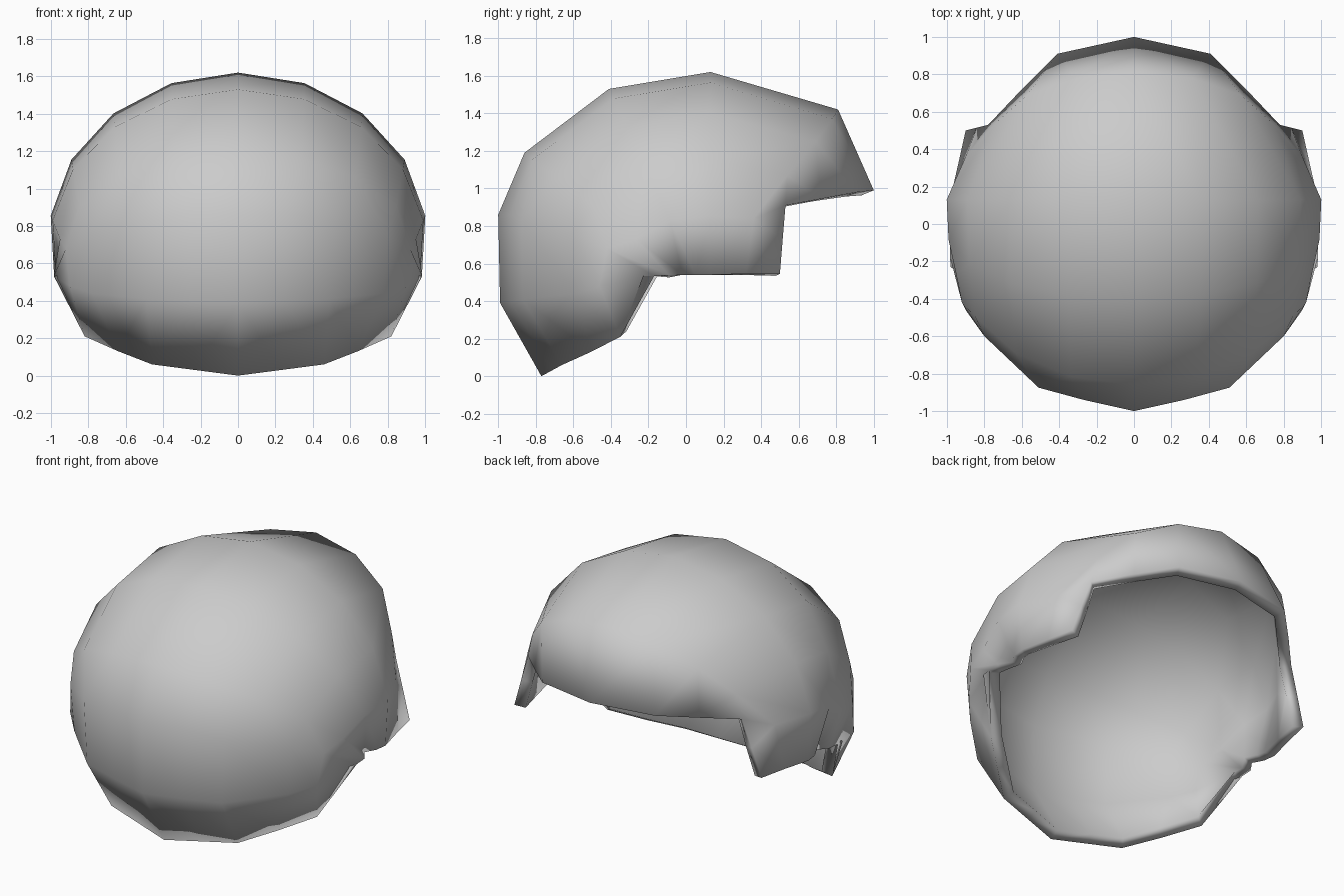
import bpy, bmesh, math
from mathutils import Vector

if "Cube" in bpy.data.objects:
    bpy.data.objects.remove(bpy.data.objects["Cube"])

STEP = 0.36      # angle between points of a cross arc
COLS = 6         # points from the crown line to the ear edge


def arc(crown, ear, width):
    """Half arc over the head from the crown line (y, z) to the ear edge (y, z)."""
    k = -math.cos(STEP * (COLS - 1))
    crown, ear = Vector(crown), Vector(ear)
    centre = (ear + crown * k) / (1 + k)
    pts = []
    for i in range(COLS):
        t = STEP * i
        p = centre + (crown - centre) * math.cos(t)
        pts.append((width * math.sin(t), p.x, p.y))
    return pts


# Rear rim with its notch above the ear flap, and the row above it
rear_rim = [(0, 1.0, 0.99), (0.41, 0.91, 0.98), (0.6, 0.72, 0.945),
            (0.78, 0.53, 0.91), (0.84, 0.515, 0.73), (0.90, 0.50, 0.545)]
rear_row = [(0, 0.81, 1.42), (0.31, 0.78, 1.37), (0.57, 0.69, 1.25),
            (0.74, 0.54, 1.07), (0.90, 0.36, 0.84), (0.94, 0.32, 0.545)]
# Front wall and the front rim, swept down to the lowest point
brow_row = [(0, -1.0, 0.86), (0.27, -0.94, 0.86), (0.51, -0.875, 0.83),
            (0.80, -0.60, 0.75), (0.92, -0.42, 0.68), (0.985, -0.09, 0.538)]
front_row = [(0, -0.99, 0.39), (0.25, -0.935, 0.40), (0.49, -0.87, 0.41),
             (0.78, -0.59, 0.44), (0.90, -0.46, 0.48), (0.985, -0.17, 0.533)]
front_rim = [(0, -0.77, 0), (0.23, -0.715, 0.03), (0.46, -0.66, 0.06),
             (0.64, -0.505, 0.13), (0.82, -0.35, 0.21), (0.98, -0.23, 0.53)]

# Rows from back to front
rows = [rear_rim,
        rear_row,
        arc((0.13, 1.62), (0.13, 0.54), 1.01),
        arc((-0.41, 1.53), (0.05, 0.54), 1.0),
        arc((-0.86, 1.19), (-0.02, 0.54), 0.96),
        brow_row,
        front_row,
        front_rim]

# Half of the dome as a quad grid
bm = bmesh.new()
grid = [[bm.verts.new(p) for p in row] for row in rows]
for a, b in zip(grid, grid[1:]):
    for i in range(COLS - 1):
        bm.faces.new((a[i], b[i], b[i + 1], a[i + 1]))
bm.normal_update()
bm.faces.ensure_lookup_table()
if bm.faces[(COLS - 1) * 2].normal.z < 0:
    bmesh.ops.reverse_faces(bm, faces=bm.faces[:])
for f in bm.faces:
    f.smooth = True
mesh = bpy.data.meshes.new("helmet_shell")
bm.to_mesh(mesh)
bm.free()
shell = bpy.data.objects.new("helmet_shell", mesh)
bpy.context.collection.objects.link(shell)

# Mirror to the other side, then give the shell its thickness inward
mirror = shell.modifiers.new("mirror", 'MIRROR')
mirror.use_clip = True
mirror.merge_threshold = 0.001
solid = shell.modifiers.new("thickness", 'SOLIDIFY')
solid.thickness = 0.07
solid.offset = -1
